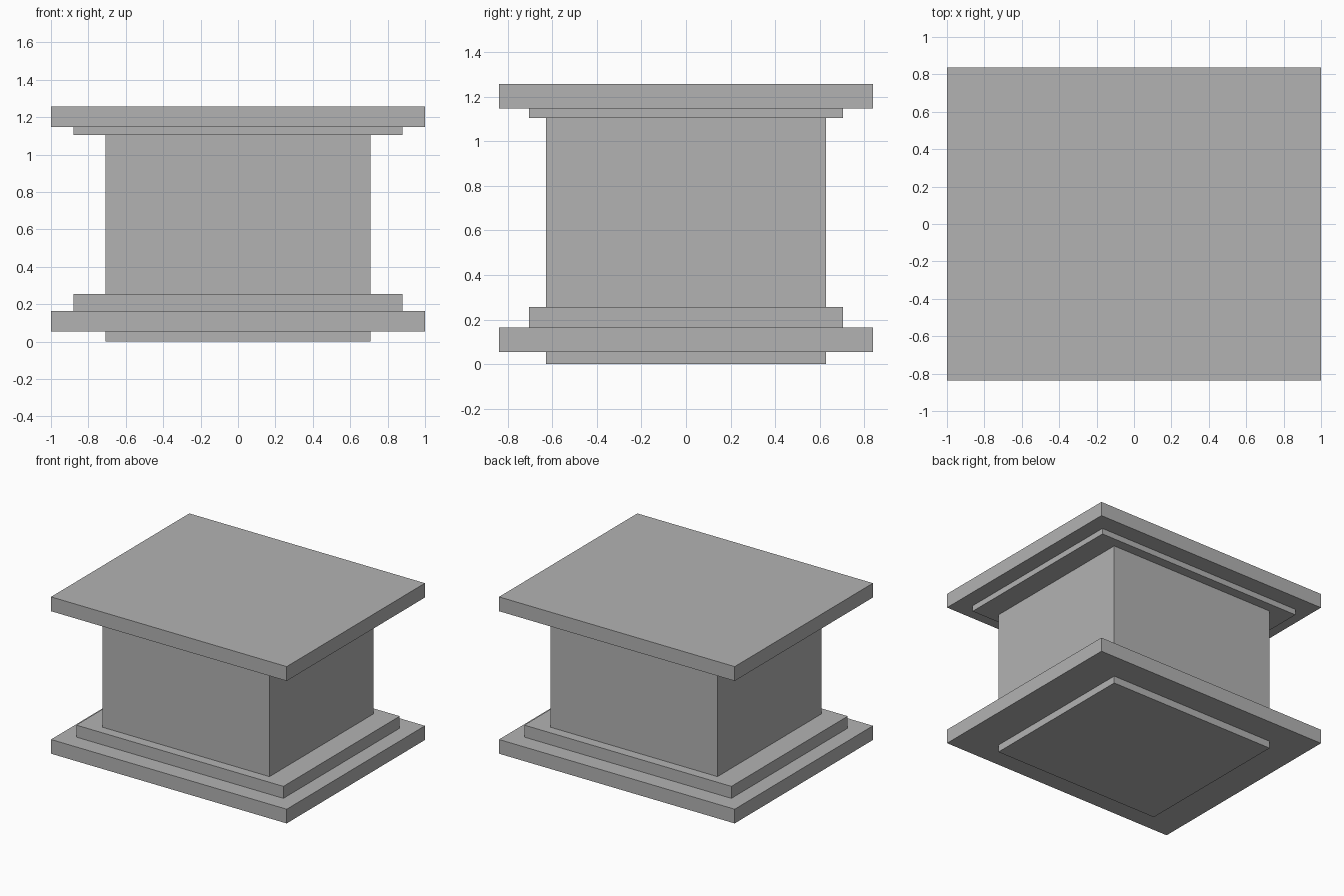
import bpy
import bmesh
from mathutils import Matrix, Vector

default_cube = bpy.data.objects.get("Cube")
if default_cube:
    bpy.data.objects.remove(default_cube, do_unlink=True)

# Single plain grey material
grey = bpy.data.materials.new("plain grey")
grey.use_nodes = True
colour = (0.45, 0.45, 0.45, 1)
grey.diffuse_color = colour
grey.node_tree.nodes["Principled BSDF"].inputs["Base Color"].default_value = colour


def slab(name, half_x, half_y, bottom, top):
    """Flat-faced block centred on the z axis, spanning bottom to top."""
    mesh = bpy.data.meshes.new(name)
    bm = bmesh.new()
    size = Vector((2 * half_x, 2 * half_y, top - bottom))
    place = Matrix.Translation((0, 0, (bottom + top) / 2)) @ Matrix.Diagonal(size).to_4x4()
    bmesh.ops.create_cube(bm, size=1, matrix=place)
    bm.to_mesh(mesh)
    bm.free()
    mesh.materials.append(grey)
    obj = bpy.data.objects.new(name, mesh)
    bpy.context.collection.objects.link(obj)
    return obj


BODY = (0.708, 0.629)
STEP = (0.879, 0.705)
PLATE = (1.0, 0.838)

# Pedestal from the ground up
slab("foot", *BODY, 0, 0.055)
slab("base_plate", *PLATE, 0.055, 0.164)
slab("base_step", *STEP, 0.164, 0.256)
slab("body", *BODY, 0.256, 1.104)
slab("cap_step", *STEP, 1.104, 1.148)
slab("cap_plate", *PLATE, 1.148, 1.258)
